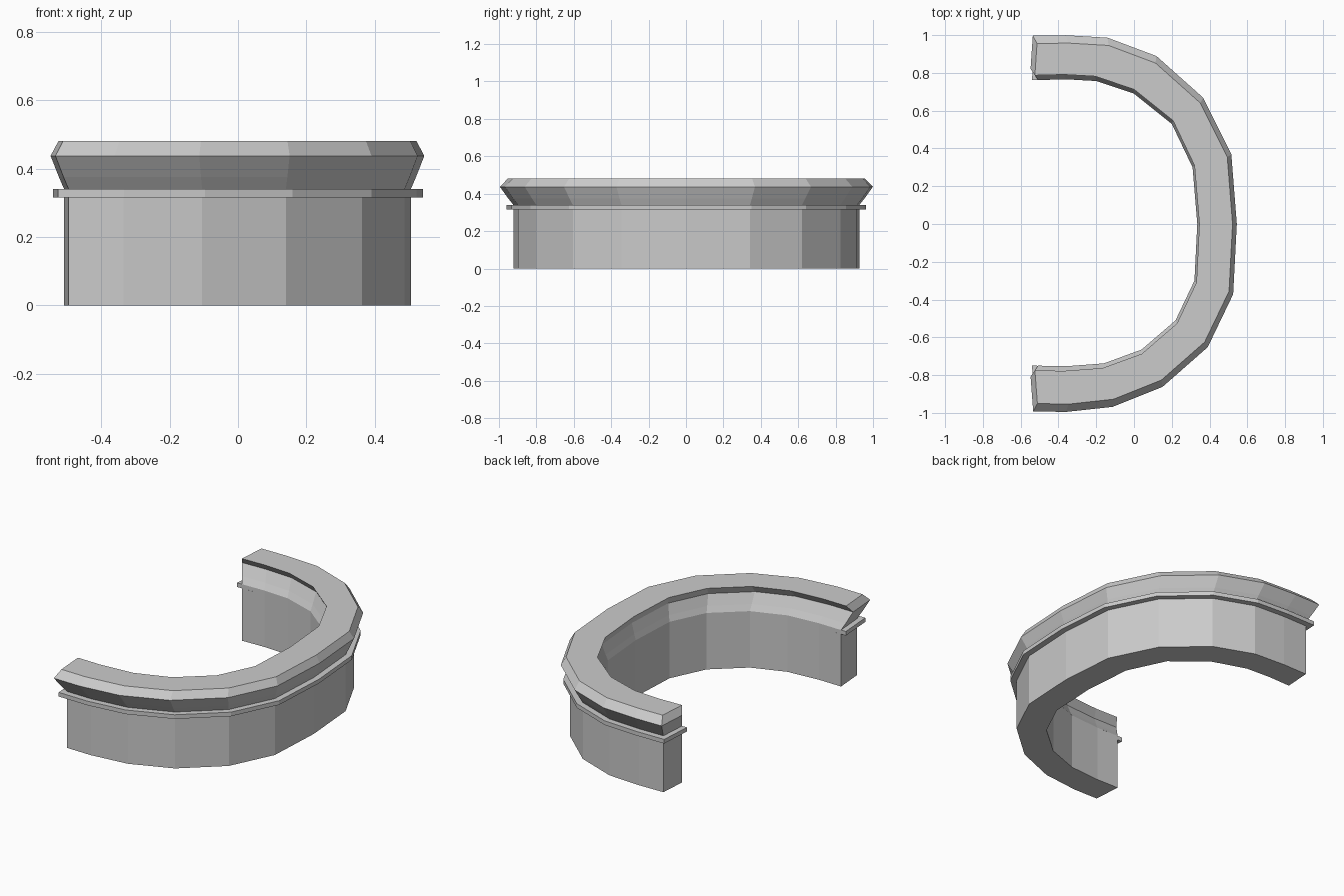
import bpy
from mathutils import Vector

if "Cube" in bpy.data.objects:
    bpy.data.objects.remove(bpy.data.objects["Cube"])

# C-shaped plan: outer and inner edges, listed from the back end to the front end
OUTER = [(-.497, .925), (-.335, .927), (-.13, .915), (.11, .825), (.34, .62),
         (.478, .342), (.505, 0), (.487, -.345), (.362, -.605), (.14, -.80),
         (-.105, -.898), (-.335, -.923), (-.495, -.92)]
INNER = [(-.508, .762), (-.36, .766), (-.2, .757), (0, .69), (.2, .53),
         (.31, .3), (.335, 0), (.32, -.3), (.22, -.51), (.04, -.665),
         (-.16, -.738), (-.36, -.753), (-.508, -.75)]


def loop(outer, inner, z, s=1.0):
    return [(x * s, y * s, z) for x, y in outer + inner[::-1]]


def solid(name, loops):
    """Skin stacked plan loops and close bottom and top with quad strips."""
    n, k = len(loops[0]), len(loops)
    verts = [v for lp in loops for v in lp]
    # plan loop runs clockwise seen from above
    faces = [(l * n + (i + 1) % n, l * n + i, (l + 1) * n + i, (l + 1) * n + (i + 1) % n)
             for l in range(k - 1) for i in range(n)]
    top = (k - 1) * n
    for i in range(n // 2 - 1):
        q = (i, i + 1, n - 2 - i, n - 1 - i)
        faces.append(q)
        faces.append(tuple(top + a for a in reversed(q)))
    me = bpy.data.meshes.new(name)
    me.from_pydata(verts, [], faces)
    ob = bpy.data.objects.new(name, me)
    bpy.context.collection.objects.link(ob)
    return ob


def push_out(pts, d):
    """Offset an open path sideways, away from the centre of the C."""
    res = []
    for i, p in enumerate(pts):
        a, b = Vector(pts[max(i - 1, 0)]), Vector(pts[min(i + 1, len(pts) - 1)])
        t = (b - a).normalized()
        res.append((p[0] - t.y * d, p[1] + t.x * d))
    return res


def extend_ends(pts, d):
    return [(x - d, y) if i in (0, len(pts) - 1) else (x, y)
            for i, (x, y) in enumerate(pts)]


# upright wall
solid("wall", [loop(OUTER, INNER, 0), loop(OUTER, INNER, .315)])

# thin ledge projecting on the outside and at both ends
ledge_out = extend_ends(push_out(OUTER, .036), .03)
ledge_in = extend_ends(INNER, .032)
solid("ledge", [loop(ledge_out, ledge_in, .315), loop(ledge_out, ledge_in, .34)])

# flared coping
solid("coping", [loop(OUTER, INNER, z, s) for z, s in
                 ((.34, 1.0), (.375, 1.03), (.437, 1.078), (.48, 1.033))])

# flip sideways offset check: ledge normals and all parts stay flat shaded
for ob in bpy.context.collection.objects:
    for p in ob.data.polygons:
        p.use_smooth = False
